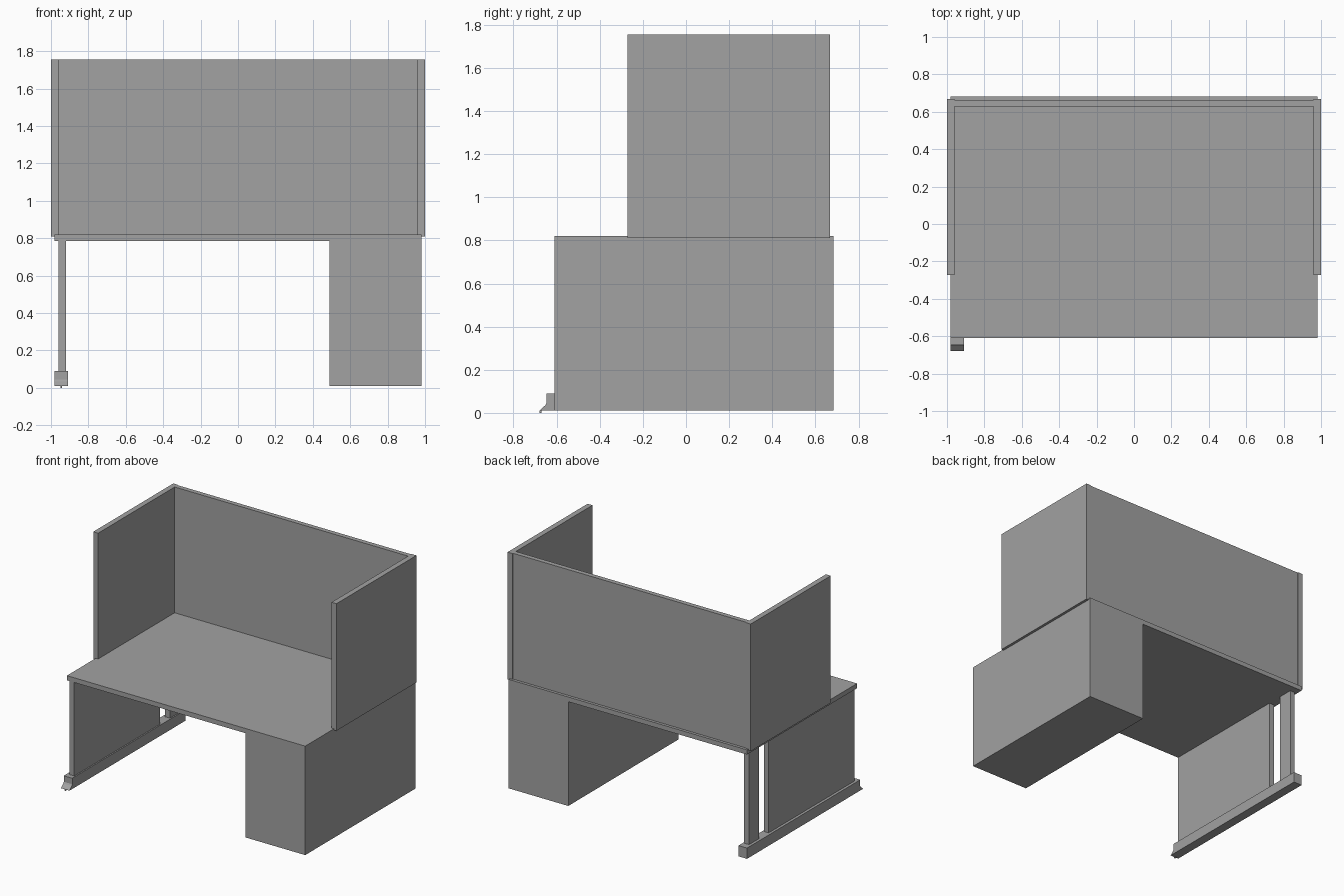
import bpy
import bmesh

if "Cube" in bpy.data.objects:
    bpy.data.objects.remove(bpy.data.objects["Cube"], do_unlink=True)

GREY = 0.36
grey = bpy.data.materials.new("plain grey")
grey.use_nodes = True
grey.diffuse_color = (GREY, GREY, GREY, 1)
grey.node_tree.nodes["Principled BSDF"].inputs["Base Color"].default_value = (GREY, GREY, GREY, 1)


def extrude_side(name, profile, x0, x1):
    """Extrude a (y, z) outline along x from x0 to x1."""
    bm = bmesh.new()
    face = bm.faces.new([bm.verts.new((x0, y, z)) for y, z in profile])
    moved = bmesh.ops.extrude_face_region(bm, geom=[face])["geom"]
    verts = [v for v in moved if isinstance(v, bmesh.types.BMVert)]
    bmesh.ops.translate(bm, verts=verts, vec=(x1 - x0, 0, 0))
    bmesh.ops.recalc_face_normals(bm, faces=bm.faces)
    mesh = bpy.data.meshes.new(name)
    bm.to_mesh(mesh)
    bm.free()
    mesh.materials.append(grey)
    obj = bpy.data.objects.new(name, mesh)
    bpy.context.collection.objects.link(obj)
    return obj


def box(name, x, y, z):
    """Box given as (min, max) ranges."""
    outline = [(y[0], z[0]), (y[1], z[0]), (y[1], z[1]), (y[0], z[1])]
    return extrude_side(name, outline, *x)


FRONT, BACK = -0.61, 0.683
UNDERSIDE, TOP, SCREEN_TOP = 0.785, 0.82, 1.755

# Worktop and pedestal
box("desktop", (-0.98, 0.98), (FRONT, BACK), (UNDERSIDE, TOP))
box("pedestal_cabinet", (0.49, 0.98), (FRONT, BACK), (0.01, UNDERSIDE))

# Privacy screens on three sides
box("back_screen", (-0.96, 0.96), (0.627, 0.662), (TOP, SCREEN_TOP))
for side, name in ((-1, "right_screen"), (1, "left_screen")):
    box(name, sorted((side * 0.96, side * 1.0)), (-0.272, 0.668), (0.81, SCREEN_TOP))

# Right leg: broad panel, rear post and gap between them
LEG = (-0.96, -0.92)
box("leg_panel", LEG, (FRONT, 0.4), (0.09, UNDERSIDE))
box("leg_post", LEG, (0.515, 0.63), (0.09, UNDERSIDE))

# Foot rail with a flared toe
toe = [(BACK, 0.01), (BACK, 0.09), (-0.647, 0.09), (-0.647, 0.045),
       (-0.653, 0.035), (-0.68, 0.01)]
extrude_side("foot_rail", toe, -0.98, -0.91)
box("foot_glide", (-0.95, -0.94), (-0.68, -0.67), (0, 0.01))
